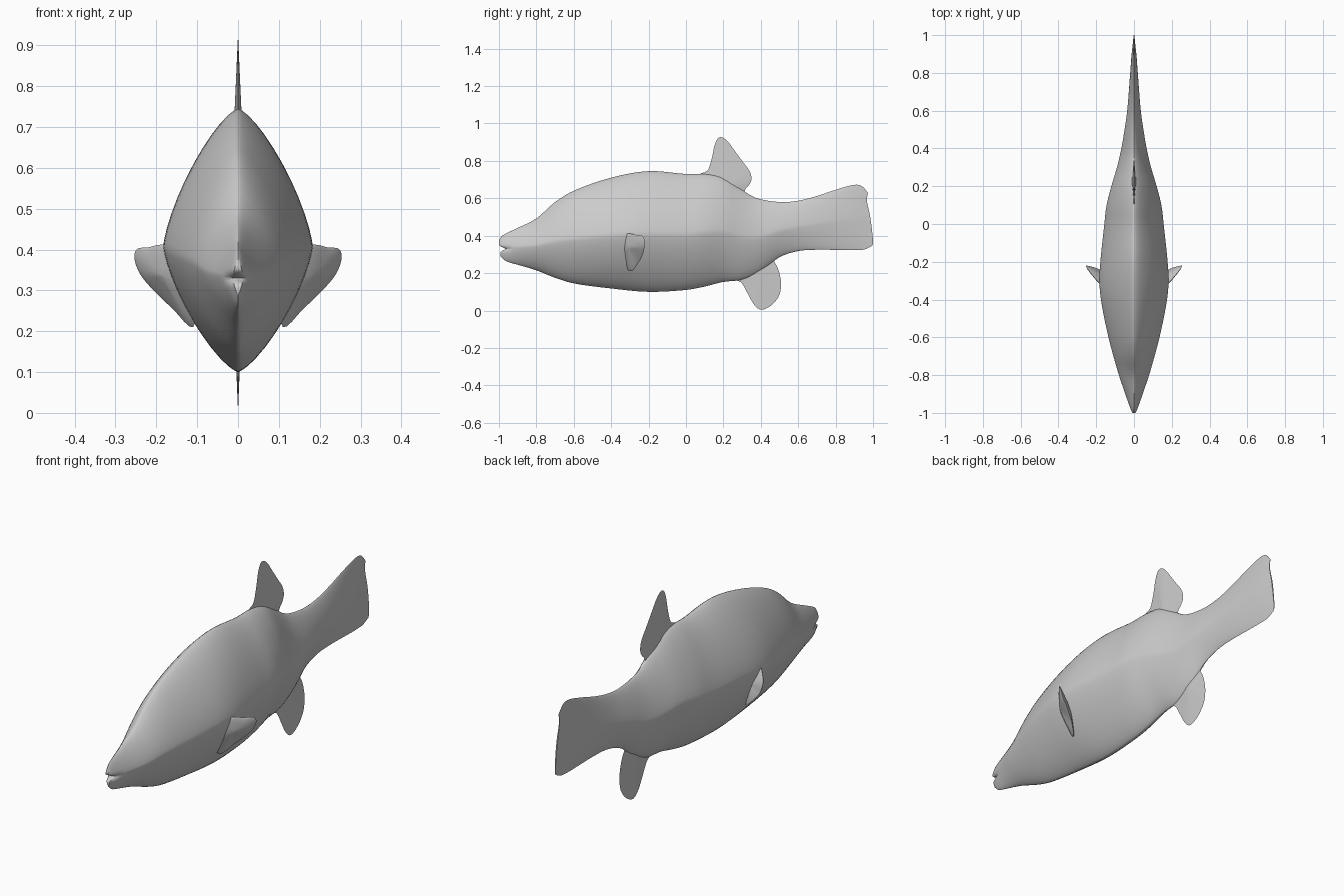
import bpy, bmesh, math
from mathutils import Vector

if "Cube" in bpy.data.objects:
    bpy.data.objects.remove(bpy.data.objects["Cube"])

skin = bpy.data.materials.new("grey skin")
skin.diffuse_color = (0.6, 0.6, 0.6, 1)
skin.use_nodes = True
skin.node_tree.nodes["Principled BSDF"].inputs["Base Color"].default_value = skin.diffuse_color


def curve(pts, t):
    """Smooth curve through (position, value) pairs."""
    t = min(max(t, pts[0][0]), pts[-1][0])
    i = next(k for k in range(len(pts) - 1) if t <= pts[k + 1][0])

    def slope(k):
        a, b = pts[max(k - 1, 0)], pts[min(k + 1, len(pts) - 1)]
        return (b[1] - a[1]) / (b[0] - a[0])
    (x0, y0), (x1, y1) = pts[i], pts[i + 1]
    h = x1 - x0
    s = (t - x0) / h
    return ((2*s**3 - 3*s*s + 1) * y0 + (s**3 - 2*s*s + s) * h * slope(i)
            + (3*s*s - 2*s**3) * y1 + (s**3 - s*s) * h * slope(i + 1))


def finish(bm, name):
    bmesh.ops.remove_doubles(bm, verts=bm.verts, dist=1e-5)
    bmesh.ops.recalc_face_normals(bm, faces=bm.faces)
    mesh = bpy.data.meshes.new(name)
    bm.to_mesh(mesh)
    bm.free()
    mesh.materials.append(skin)
    obj = bpy.data.objects.new(name, mesh)
    bpy.context.collection.objects.link(obj)
    bpy.context.view_layer.objects.active = obj
    obj.select_set(True)
    bpy.ops.object.shade_smooth_by_angle(angle=math.radians(60))
    obj.select_set(False)
    return obj


# Body: back line, belly line and half width along the length
BACK = [(-1, .375), (-.985, .398), (-.92, .432), (-.8, .492), (-.7, .58), (-.6, .64),
        (-.4, .71), (-.2, .745), (0, .73), (.1, .73), (.2, .71), (.3, .645), (.37, .603),
        (.5, .58), (.6, .587), (.7, .612), (.8, .645), (.92, .672), (.97, .665), (1, .63)]
BELLY = [(-1, .29), (-.97, .265), (-.9, .245), (-.8, .215), (-.7, .175), (-.6, .145),
         (-.4, .118), (-.2, .1), (0, .11), (.1, .128), (.2, .153), (.3, .165), (.4, .21),
         (.5, .285), (.6, .318), (.7, .325), (.97, .325), (1, .345)]
WIDTH = [(-1, .012), (-.97, .024), (-.9, .046), (-.8, .08), (-.6, .135), (-.4, .175),
         (-.3, .183), (-.2, .178), (0, .157), (.1, .145), (.2, .12), (.3, .09), (.4, .067),
         (.5, .05), (.6, .036), (.8, .02), (.9, .013), (1, .003)]
TAIL_EDGE = [(.325, .975), (.345, .995), (.37, 1), (.5, .985), (.59, .967), (.63, .972), (.67, .965)]

bm = bmesh.new()
N = 48
ys = [-1, -.995, -.985, -.975, -.96, -.94] + [-.92 + .03 * i for i in range(62)]
ys += [.935, .955, .97, .98, .99, 1]
rings = []
for y in ys:
    top, bot, w = (curve(c, y) for c in (BACK, BELLY, WIDTH))
    mid = bot + .48 * (top - bot)
    ring = []
    for i in range(N):
        a = 2 * math.pi * i / N
        c, s = math.cos(a), math.sin(a)
        x = w * math.copysign(abs(c) ** 1.46, c)
        z = mid + (top - mid if s > 0 else mid - bot) * math.copysign(abs(s) ** 1.46, s)
        yy = y
        if y > .8:        # wavy trailing edge of the tail
            yy = .8 + (y - .8) / .2 * (curve(TAIL_EDGE, z) - .8)
        if y < -.92:      # mouth notch between the lips
            notch = math.exp(-((z - .331) / .010) ** 2)
            yy += .03 * notch * (-.92 - y) / .08
            if z < .331:
                yy += .008 * (-.92 - y) / .08
        ring.append(bm.verts.new((x, yy, z)))
    rings.append(ring)
for r, q in zip(rings, rings[1:]):
    for i in range(N):
        bm.faces.new((r[i], r[(i + 1) % N], q[(i + 1) % N], q[i]))
for ring in (rings[0], rings[-1]):   # close the snout and the tail edge
    right = [ring[i % N] for i in range(-N // 4, N // 4 + 1)]
    left = [ring[N // 2 - i] for i in range(-N // 4, N // 4 + 1)]
    for i in range(N // 2):
        quad = (right[i], right[i + 1], left[i + 1], left[i])
        bm.faces.new(list(dict.fromkeys(quad)))
finish(bm, "body")


def fin(name, outline, centre, normal, thick, power=1.0):
    """Thin lens-shaped blade, thickest at its root centre."""
    pts = [Vector(p) for p in outline]
    centre, normal = Vector(centre), Vector(normal).normalized()
    n, loop = len(pts), []
    for i in range(n):
        a, b, c, d = (pts[(i + k) % n] for k in (-1, 0, 1, 2))
        for t in (0, .25, .5, .75):
            loop.append(.5 * (2*b + (c - a)*t + (2*a - 5*b + 4*c - d)*t*t + (3*b - a - 3*c + d)*t**3))
    bm = bmesh.new()
    for side in (-1, 1):
        prev = None
        for s in (1, .97, .9, .75, .55, .3, .05):
            off = normal * side * thick * (1 - s) ** power
            ring = [bm.verts.new(centre + (p - centre) * s + off) for p in loop]
            if prev:
                for i in range(len(loop)):
                    j = (i + 1) % len(loop)
                    bm.faces.new((prev[i], prev[j], ring[j], ring[i]))
            prev = ring
        bm.faces.new(prev)
    return finish(bm, name)


def upright(pairs):
    return [(0, y, z) for y, z in pairs]


# Dorsal fin
fin("dorsal_fin", upright([(.07, .715), (.115, .748), (.137, .81), (.152, .88), (.17, .92), (.195, .925),
    (.225, .902), (.255, .862), (.3, .80), (.34, .745), (.35, .70), (.335, .668), (.315, .645),
    (.3, .6), (.17, .6)]), (0, .22, .66), (1, 0, 0), .012)

# Anal fin
fin("anal_fin", upright([(.25, .175), (.295, .15), (.33, .09), (.36, .037), (.39, .008), (.42, .007),
    (.465, .035), (.5, .085), (.508, .15), (.495, .215), (.475, .255), (.45, .28), (.33, .25)]),
    (0, .39, .22), (1, 0, 0), .009)

# Pair of pectoral fins, swept back from the flanks
for side, name in ((1, "right_pectoral_fin"), (-1, "left_pectoral_fin")):
    shape = [(.13, -.36, .40), (.185, -.31, .412), (.22, -.27, .405), (.246, -.238, .402), (.254, -.222, .38),
             (.24, -.222, .34), (.205, -.232, .298), (.16, -.255, .255), (.11, -.30, .21), (.10, -.36, .30)]
    fin(name, [(side * x, y, z) for x, y, z in shape], (side * .165, -.295, .335),
        (side * .82, -.57, 0), .025, .7)
